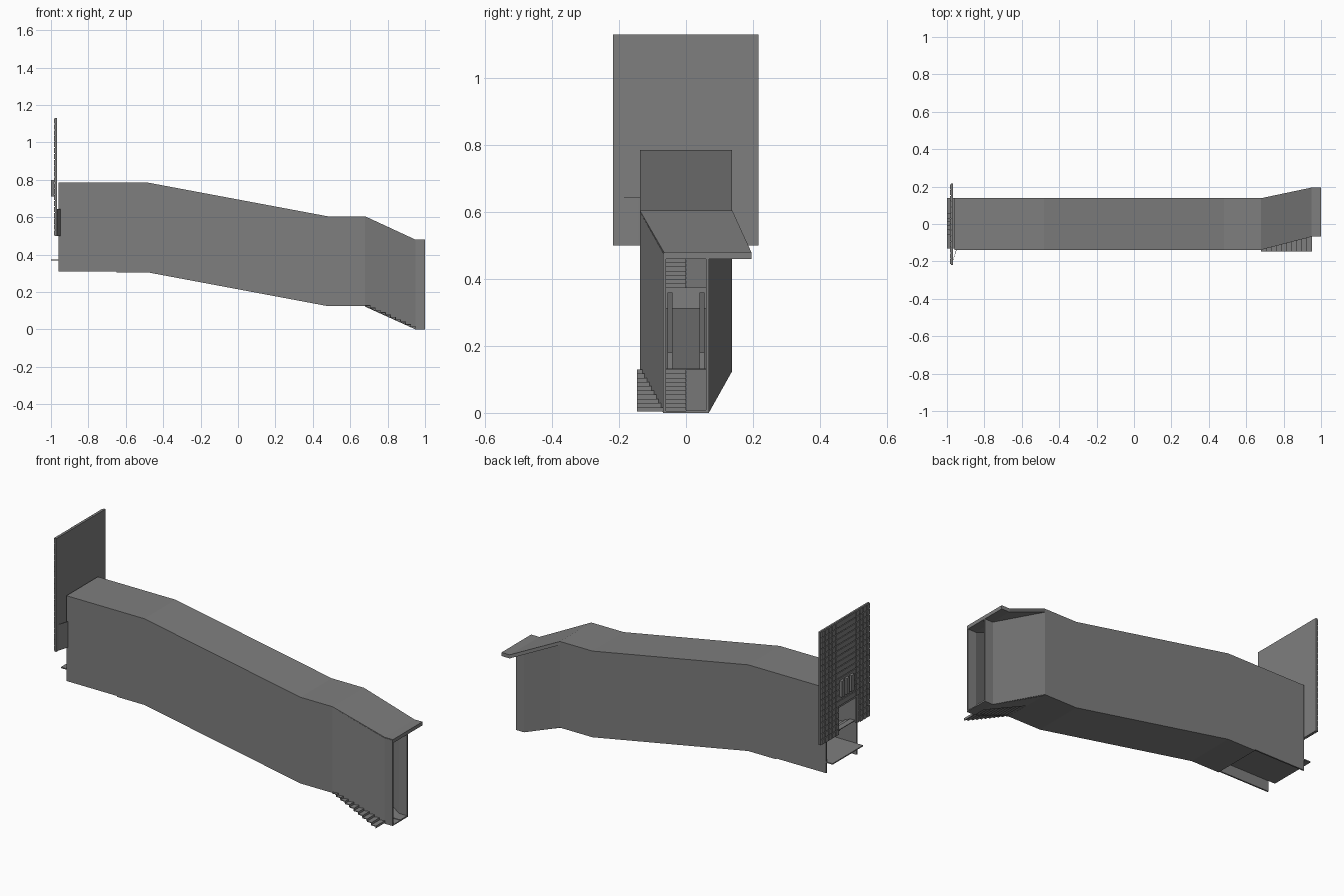
import bpy, bmesh

if "Cube" in bpy.data.objects:
    bpy.data.objects.remove(bpy.data.objects["Cube"])

grey = bpy.data.materials.new("plain_grey")
grey.diffuse_color = (0.21, 0.21, 0.21, 1)
grey.use_nodes = True
grey.node_tree.nodes["Principled BSDF"].inputs["Base Color"].default_value = grey.diffuse_color


def finish(name, bm):
    bmesh.ops.recalc_face_normals(bm, faces=bm.faces)
    me = bpy.data.meshes.new(name)
    bm.to_mesh(me)
    bm.free()
    me.materials.append(grey)
    ob = bpy.data.objects.new(name, me)
    bpy.context.collection.objects.link(ob)
    return ob


def add_loft(bm, stations):
    """Rectangular sections (x, y0, y1, z0, z1) joined along x."""
    rings = [[bm.verts.new((x, y, z)) for y, z in
              ((y0, z0), (y1, z0), (y1, z1), (y0, z1))]
             for x, y0, y1, z0, z1 in stations]
    for a, b in zip(rings, rings[1:]):
        for i in range(4):
            j = (i + 1) % 4
            bm.faces.new((a[i], a[j], b[j], b[i]))
    bm.faces.new(rings[0])
    bm.faces.new(rings[-1])


def loft(name, stations):
    bm = bmesh.new()
    add_loft(bm, stations)
    return finish(name, bm)


def boxes(name, items):
    """Items are (x0, x1, y0, y1, z0, z1)."""
    bm = bmesh.new()
    for x0, x1, y0, y1, z0, z1 in items:
        add_loft(bm, [(x0, y0, y1, z0, z1), (x1, y0, y1, z0, z1)])
    return finish(name, bm)


# Side profile of the tunnel: x, half width, bottom, top
profile = [(-0.96, 0.138, 0.31, 0.785), (-0.48, 0.138, 0.31, 0.785),
           (0.48, 0.138, 0.125, 0.605), (0.68, 0.138, 0.125, 0.605),
           (0.95, 0.068, 0.0, 0.48), (1.0, 0.068, 0.0, 0.48)]

# Side walls
for side, label in ((-1, "front"), (1, "back")):
    loft(label + "_wall", [(x, *sorted((side * w, side * (w - 0.008))), b, t - 0.003)
                           for x, w, b, t in profile])

# Roof, skewed sideways over the street entrance
roof_y = [(-0.138, 0.138)] * 4 + [(-0.066, 0.195)] * 2
loft("roof", [(p[0], *y, p[3] - 0.02, p[3]) for p, y in zip(profile, roof_y)])

# Sloping tunnel floor
loft("tunnel_floor", [(-0.65, -0.138, 0.138, 0.305, 0.313),
                      (-0.48, -0.138, 0.138, 0.305, 0.313),
                      (0.48, -0.138, 0.138, 0.125, 0.133),
                      (0.68, -0.138, 0.138, 0.125, 0.133)])

# Ramp and landing at the lower entrance
loft("lower_ramp", [(0.68, 0, 0.132, 0.122, 0.13), (0.95, 0, 0.062, 0.0, 0.008),
                    (1.0, 0, 0.062, 0.0, 0.008)])
boxes("lower_landing", [(0.95, 1.0, -0.062, 0, 0, 0.005)])

# Upper landing slab with a riser
boxes("upper_landing", [(-1.0, -0.64, -0.13, 0.138, 0.368, 0.374),
                        (-0.648, -0.64, -0.13, 0.13, 0.31, 0.37)])


# Stairs: thin treads and risers
def stairs(name, x0, z0, x1, z1, ya, yb, n):
    dx, dz, items = (x1 - x0) / n, (z1 - z0) / n, []
    for i in range(n):
        x, z = x0 + dx * i, z0 + dz * i
        a, b = sorted((x, x + dx))
        items.append((a, b, ya, yb, z + dz - 0.004, z + dz))
        items.append((x - 0.002, x + 0.002, ya, yb, z, z + dz))
    boxes(name, items)


stairs("lower_stairs", 0.95, 0.004, 0.68, 0.13, -0.146, 0, 10)
stairs("upper_stairs", -0.66, 0.374, -0.95, 0.5, -0.13, 0, 10)
loft("upper_ramp", [(-0.95, 0, 0.13, 0.492, 0.5), (-0.66, 0, 0.13, 0.366, 0.374)])

# Balustrades and handrails along the sloping floor
for side, label in ((-1, "front"), (1, "back")):
    line = ((-0.55, 0.31), (-0.48, 0.31), (0.48, 0.13), (0.58, 0.13))
    ya, yb = sorted((side * 0.04, side * 0.055))
    loft(label + "_balustrade", [(x, ya, yb, z, z + 0.05) for x, z in line])

# End wall panel with a doorway cut through it
px0, px1, zb, zm, zt = -0.978, -0.968, 0.5, 0.645, 1.13
dy0, dy1 = -0.105, 0.06
boxes("end_panel", [(px0, px1, -0.218, 0.216, zm, zt),
                    (px0, px1, -0.218, dy0, zb, zm),
                    (px0, px1, dy1, 0.216, zb, zm)])

# Raised tiles on the outer face, leaving the doorway free
cols, rows = 14, 20
w, h = 0.43 / cols, (zt - zb) / rows
tiles = []
for i in range(cols):
    for j in range(rows):
        y, z = -0.216 + w * i, zb + h * j
        if z + h < zm + 0.02 and y + w > dy0 and y < dy1:
            continue
        tiles.append((-0.985, px0, y + 0.002, y + w - 0.002, z + 0.002, z + h - 0.002))
boxes("wall_tiles", tiles)

# Doorway side wing linking the panel to the tunnel
loft("doorway_wing", [(-0.97, -0.205, -0.198, 0.5, 0.645),
                      (-0.95, -0.143, -0.136, 0.5, 0.645)])

# Plain plates above the doorway
boxes("sign_plates", [(-1.0, -0.985, y, y + 0.025, 0.71, 0.80)
                      for y in (-0.055, -0.012, 0.03)])
